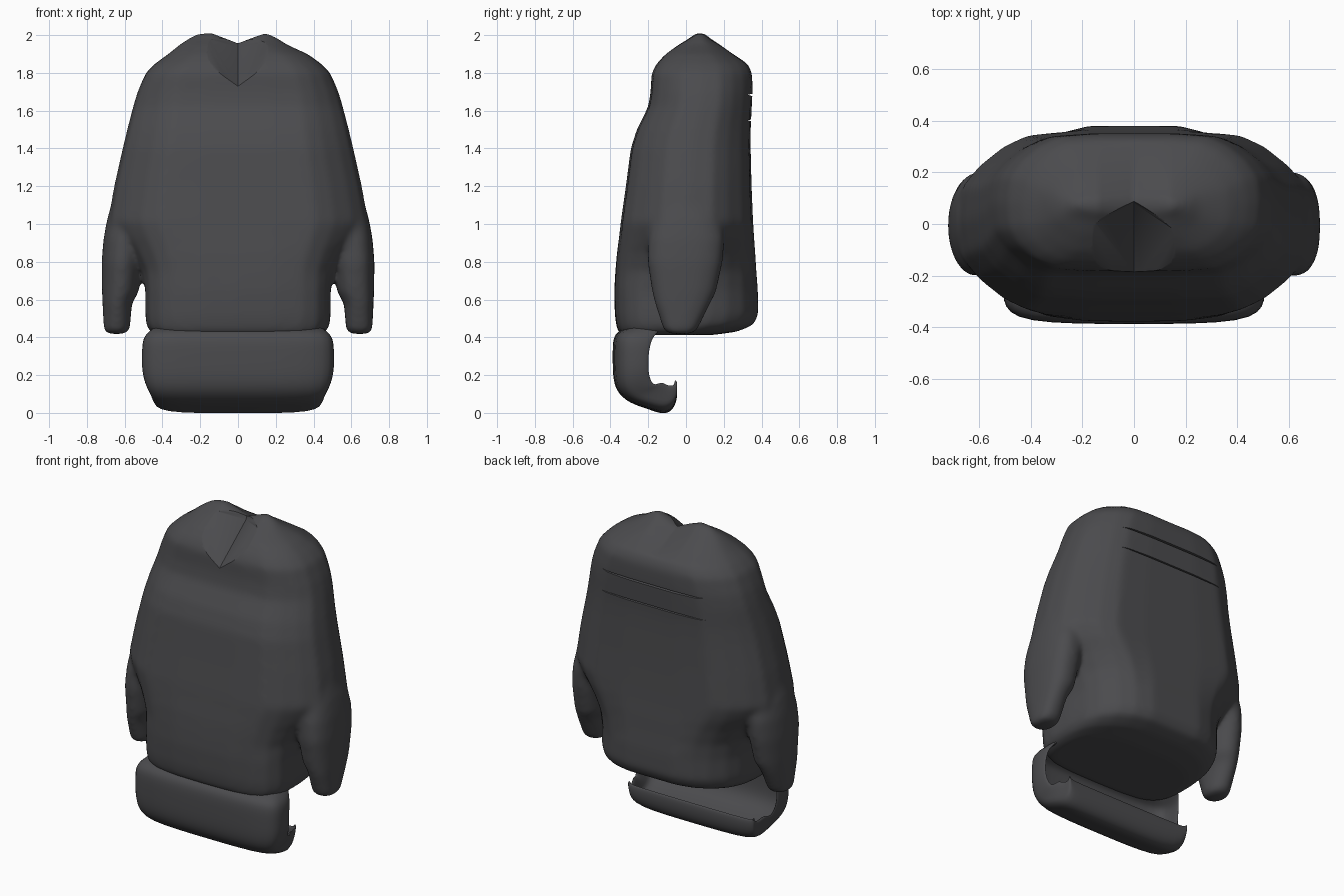
import bpy, bmesh, math
from mathutils import Vector

if "Cube" in bpy.data.objects:
    bpy.data.objects.remove(bpy.data.objects["Cube"])

mat = bpy.data.materials.new("charcoal")
mat.diffuse_color = (0.07, 0.07, 0.075, 1)
mat.use_nodes = True
mat.node_tree.nodes["Principled BSDF"].inputs["Base Color"].default_value = mat.diffuse_color


def make(name, bm):
    bmesh.ops.recalc_face_normals(bm, faces=bm.faces)
    me = bpy.data.meshes.new(name)
    bm.to_mesh(me)
    bm.free()
    ob = bpy.data.objects.new(name, me)
    bpy.context.collection.objects.link(ob)
    me.materials.append(mat)
    return ob


def loft(bm, rings, closed=True):
    rows = [[bm.verts.new(p) for p in r] for r in rings]
    n = len(rows[0])
    for a, b in zip(rows, rows[1:]):
        for i in range(n if closed else n - 1):
            j = (i + 1) % n
            bm.faces.new((a[i], a[j], b[j], b[i]))
    if closed:
        bm.faces.new(rows[0])
        bm.faces.new(rows[-1])


def apply_modifiers(ob):
    dg = bpy.context.evaluated_depsgraph_get()
    me = bpy.data.meshes.new_from_object(ob.evaluated_get(dg))
    ob.modifiers.clear()
    ob.data = me


def smooth(ob, angle):
    bpy.ops.object.select_all(action='DESELECT')
    ob.select_set(True)
    bpy.context.view_layer.objects.active = ob
    bpy.ops.object.shade_smooth_by_angle(angle=math.radians(angle))


# Body cross-sections as quarter outlines: hexagonal above, rounded at the hem
HEX = [(1, 0), (.975, .38), (.88, .62), (.74, .84), (.6, .97), (.3, 1), (0, 1)]
FRONT = [(1, 0), (1, .4), (.96, .66), (.86, .84), (.7, .94), (.4, .99), (0, 1)]
BACK = [(1, 0), (.97, .33), (.89, .58), (.75, .79), (.57, .93), (.35, 1), (0, 1)]


def section(z, hw, front, back, t, cx=0):
    def quarter(low):
        return [(a[0] * (1 - t) + b[0] * t, a[1] * (1 - t) + b[1] * t)
                for a, b in zip(HEX, low)]
    q, f = quarter(BACK), quarter(FRONT)
    loop = q + [(-x, y) for x, y in q[-2::-1]]
    loop += [(-x, -y) for x, y in f[1:]] + [(x, -y) for x, y in f[-2:0:-1]]
    cy, h = (front + back) / 2, (back - front) / 2
    return [(cx + x * hw, cy + y * h, z) for x, y in loop]


BODY = [  # z, half width, front y, back y, hem roundness
    (.412, .42, -.34, .14, 1), (.43, .465, -.36, .27, 1),
    (.465, .485, -.37, .355, 1), (.52, .49, -.377, .382, 1),
    (.65, .49, -.38, .38, 1), (.75, .51, -.374, .372, .7),
    (.85, .57, -.365, .366, .4), (.93, .64, -.354, .36, .1),
    (1.01, .69, -.345, .355, 0),
    (1.2, .657, -.318, .347, 0), (1.4, .612, -.292, .342, 0),
    (1.5, .588, -.26, .342, 0), (1.62, .557, -.2, .348, .1),
    (1.7, .533, -.187, .352, .2), (1.8, .49, -.182, .35, .3),
    (1.85, .44, -.155, .325, .3), (1.9, .37, -.11, .25, .2),
    (1.95, .285, -.04, .18, .1), (1.985, .235, .02, .125, 0),
    (2.012, .19, .05, .1, 0)]
bm = bmesh.new()
loft(bm, [section(*r, cx=-.025 if r[0] > 1.94 else 0) for r in BODY])

# Sleeves hanging beside the body
ARM = [  # z, inner x, outer x, front y, back y
    (.418, .59, .70, -.09, .03), (.44, .572, .712, -.12, .06),
    (.58, .56, .718, -.165, .13), (.64, .525, .721, -.18, .16),
    (.8, .505, .723, -.205, .195), (.92, .49, .713, -.2, .205),
    (1.02, .46, .695, -.18, .19), (1.2, .4, .645, -.09, .1)]
for side, power in ((1, .8), (-1, 1)):
    rings = []
    for z, x0, x1, y0, y1 in ARM:
        ring = []
        for k in range(24):
            c, s = math.cos(k * math.pi / 12), math.sin(k * math.pi / 12)
            px = math.copysign(abs(c) ** power, c)
            py = math.copysign(abs(s) ** power, s)
            ring.append((side * ((x0 + x1) / 2 + px * (x1 - x0) / 2),
                         (y0 + y1) / 2 + py * (y1 - y0) / 2, z))
        rings.append(ring)
    loft(bm, rings)
body = make("body", bm)
rm = body.modifiers.new("merge", 'REMESH')
rm.mode = 'VOXEL'
rm.voxel_size = .013
sm = body.modifiers.new("soften", 'SMOOTH')
sm.factor, sm.iterations = .5, 24
apply_modifiers(body)

# Dip in the middle of the shoulder line
for v in body.data.vertices:
    if v.co.z > 1.85 and abs(v.co.x) < .14:
        v.co.z -= .05 * (1 - abs(v.co.x) / .14) * (v.co.z - 1.85) / .15

# Cutter for the V neck and the two grooves across the back
bm = bmesh.new()
a, b = Vector((0, -.178, 1.735)), Vector((0, .08, 1.935))
pts = [a + (a - b) * .4, b, Vector((0, .3, 2.5)), Vector((0, -.5, 2.4))]
for px, pz in ((-.19, 1.985), (.15, 1.96)):
    rim = b + (Vector((px, -.02, pz)) - b) * 1.5
    pts += [rim, rim + (a - b) * .8]
bmesh.ops.convex_hull(bm, input=[bm.verts.new(p) for p in pts])
for z in (1.55, 1.685):
    ring = [(.325, z), (.42, z - .03), (.42, z + .012)]
    loft(bm, [[(x, y, h) for y, h in ring] for x in (-.39, .39)])
cutter = make("neck_and_groove_cutter", bm)
cutter.hide_render = True
cut = body.modifiers.new("cut", 'BOOLEAN')
cut.operation, cut.object, cut.solver = 'DIFFERENCE', cutter, 'EXACT'
apply_modifiers(body)
smooth(body, 40)
bpy.data.objects.remove(cutter)

# Lower band: an open trough under the front, curled back at base and ends
BAND = [  # front corner, end bulge and end rim of each row
    ((.42, -.29, .46), (.44, -.22, .46), (.44, -.12, .46)),
    ((.44, -.35, .438), (.47, -.27, .435), (.47, -.15, .43)),
    ((.46, -.388, .405), (.515, -.3, .40), (.5, -.18, .39)),
    ((.46, -.388, .3), (.515, -.3, .3), (.505, -.195, .3)),
    ((.46, -.388, .2), (.515, -.3, .21), (.505, -.195, .23)),
    ((.45, -.372, .115), (.49, -.29, .13), (.49, -.185, .17)),
    ((.44, -.3, .05), (.46, -.25, .09), (.48, -.16, .14)),
    ((.44, -.2, .022), (.455, -.18, .07), (.47, -.125, .17)),
    ((.43, -.1, -.02), (.44, -.1, .06), (.45, -.09, .14)),
    ((.42, -.045, .05), (.435, -.045, .09), (.445, -.045, .15)),
    ((.42, -.045, .155), (.43, -.045, .165), (.44, -.045, .18))]
bm = bmesh.new()
loft(bm, [[(-x, y, z) for x, y, z in r[::-1]] + [(0, r[0][1], r[0][2])] + list(r)
          for r in BAND], closed=False)
band = make("lower_band", bm)
# normals must point outwards so that the wall thickens inwards
front = min(band.data.polygons, key=lambda p: p.center.y)
if front.normal.y > 0:
    band.data.flip_normals()
sol = band.modifiers.new("wall", 'SOLIDIFY')
sol.thickness, sol.offset = .02, -1
sub = band.modifiers.new("round", 'SUBSURF')
sub.levels = sub.render_levels = 2
apply_modifiers(band)
smooth(band, 50)
